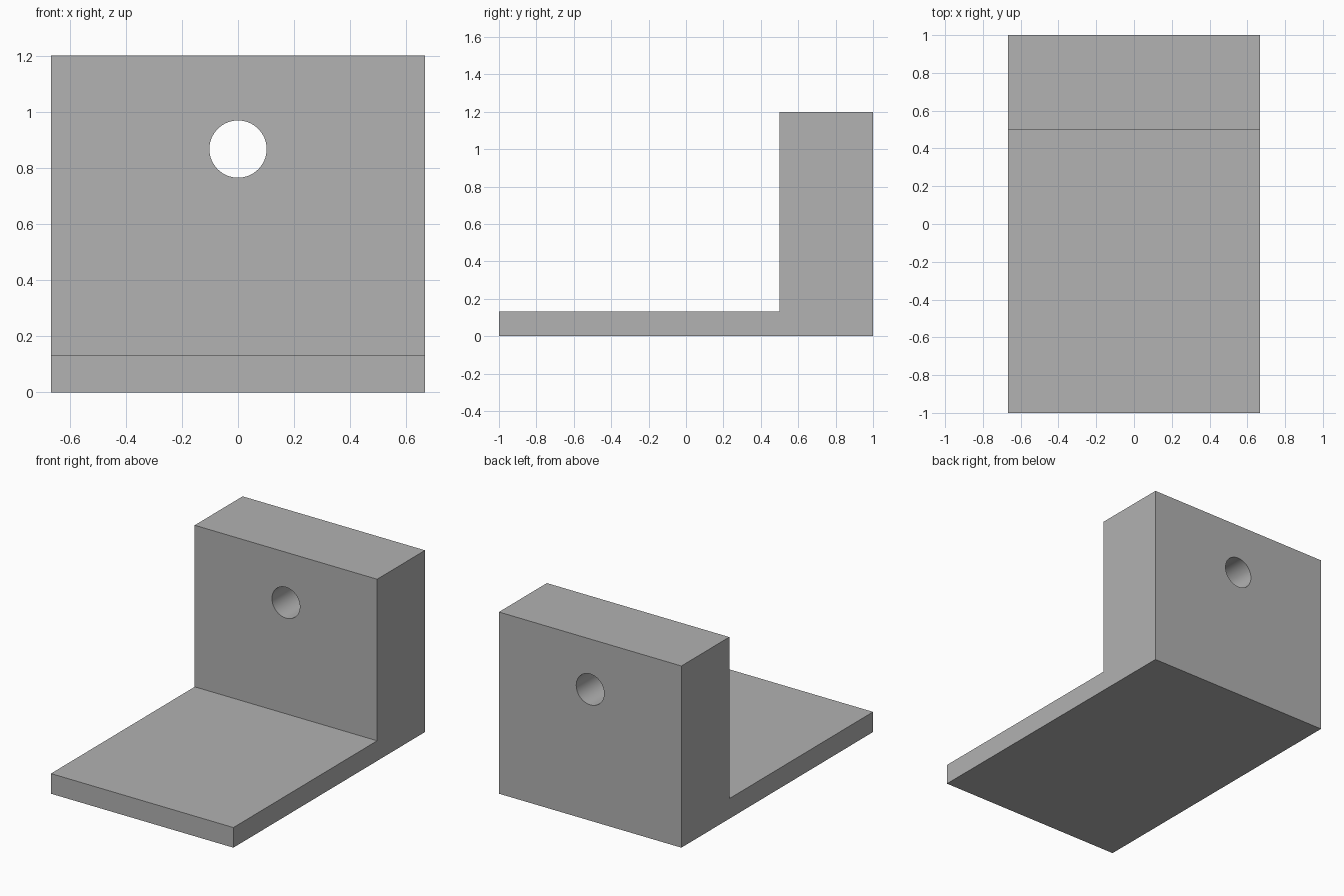
import bpy
import bmesh
from math import radians

default = bpy.data.objects.get("Cube")
if default:
    bpy.data.objects.remove(default, do_unlink=True)

WIDTH, BASE_T, WALL_Y, HEIGHT = 1.333, 0.133, 0.5, 1.2
HOLE_R, HOLE_Z = 0.102, 0.867

# Plain grey material
grey = bpy.data.materials.new("plain_grey")
grey.use_nodes = True
colour = (0.445, 0.445, 0.445, 1)
grey.diffuse_color = colour
grey.node_tree.nodes["Principled BSDF"].inputs["Base Color"].default_value = colour

# L-shaped bracket: side profile (y, z) extruded across the width
profile = [(-1, 0), (1, 0), (1, HEIGHT), (WALL_Y, HEIGHT), (WALL_Y, BASE_T), (-1, BASE_T)]
bm = bmesh.new()
face = bm.faces.new([bm.verts.new((-WIDTH / 2, y, z)) for y, z in profile])
side = bmesh.ops.extrude_face_region(bm, geom=[face])["geom"]
bmesh.ops.translate(bm, vec=(WIDTH, 0, 0),
                    verts=[g for g in side if isinstance(g, bmesh.types.BMVert)])
bmesh.ops.recalc_face_normals(bm, faces=bm.faces)
mesh = bpy.data.meshes.new("bracket")
bm.to_mesh(mesh)
bm.free()
mesh.materials.append(grey)
bracket = bpy.data.objects.new("bracket", mesh)
bpy.context.collection.objects.link(bracket)

# Round hole through the upright wall
bpy.ops.mesh.primitive_cylinder_add(vertices=64, radius=HOLE_R, depth=1,
                                    location=(0, (WALL_Y + 1) / 2, HOLE_Z),
                                    rotation=(radians(90), 0, 0))
cutter = bpy.context.object
cutter.name = "hole_cutter"
cutter.hide_render = True
cutter.data.materials.append(grey)

cut = bracket.modifiers.new("hole", 'BOOLEAN')
cut.operation = 'DIFFERENCE'
cut.solver = 'EXACT'
cut.object = cutter

bpy.ops.object.select_all(action='DESELECT')
bracket.select_set(True)
bpy.context.view_layer.objects.active = bracket
bpy.ops.object.modifier_apply(modifier=cut.name)
bpy.data.objects.remove(cutter, do_unlink=True)

# Smooth bore, sharp edges elsewhere
bpy.ops.object.shade_smooth_by_angle(angle=radians(30))
